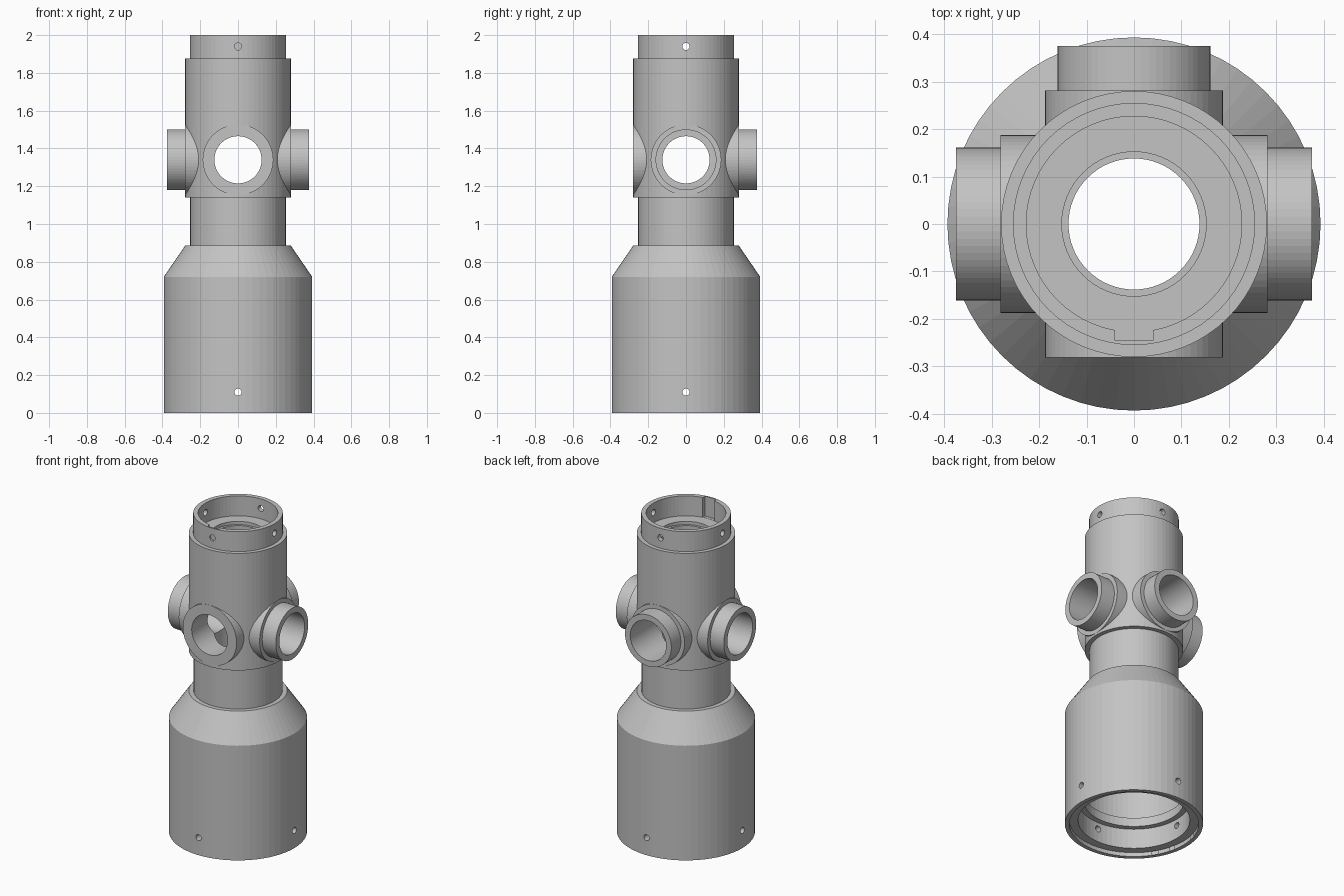
import bpy
import bmesh
from math import pi
from mathutils import Matrix

SIDES = 64
PORT_Z = 1.34

if "Cube" in bpy.data.objects:
    bpy.data.objects.remove(bpy.data.objects["Cube"], do_unlink=True)

grey = bpy.data.materials.new("plain_grey")
grey.use_nodes = True
grey.diffuse_color = (0.55, 0.55, 0.55, 1)
grey.node_tree.nodes["Principled BSDF"].inputs["Base Color"].default_value = grey.diffuse_color


def add_object(name, bm):
    bmesh.ops.recalc_face_normals(bm, faces=bm.faces[:])
    mesh = bpy.data.meshes.new(name)
    bm.to_mesh(mesh)
    bm.free()
    mesh.materials.append(grey)
    obj = bpy.data.objects.new(name, mesh)
    bpy.context.scene.collection.objects.link(obj)
    return obj


def lathe(name, profile):
    """Solid turned about z; the profile starts and ends on the axis."""
    bm = bmesh.new()
    verts = [bm.verts.new((r, 0, z)) for r, z in profile]
    edges = [bm.edges.new(pair) for pair in zip(verts, verts[1:])]
    bmesh.ops.spin(bm, geom=verts + edges, cent=(0, 0, 0), axis=(0, 0, 1),
                   angle=2 * pi, steps=SIDES)
    bmesh.ops.remove_doubles(bm, verts=bm.verts[:], dist=1e-4)
    return add_object(name, bm)


def rod(name, radius, start, end, z, turn, sides=SIDES):
    """Cylinder along x from start to end, turned about z by quarter turns."""
    bm = bmesh.new()
    place = (Matrix.Rotation(turn * pi / 2, 4, "Z")
             @ Matrix.Translation(((start + end) / 2, 0, z))
             @ Matrix.Rotation(pi / 2, 4, "Y"))
    bmesh.ops.create_cone(bm, cap_ends=True, segments=sides, radius1=radius,
                          radius2=radius, depth=end - start, matrix=place)
    return add_object(name, bm)


def combine(target, tool, operation):
    mod = target.modifiers.new("combine", "BOOLEAN")
    mod.operation = operation
    mod.solver = "EXACT"
    mod.object = tool
    bpy.context.view_layer.objects.active = target
    bpy.ops.object.modifier_apply(modifier=mod.name)
    bpy.data.objects.remove(tool, do_unlink=True)


# Outer body: wide base, cone, neck, port section and top collar
housing = lathe("housing", [
    (0, 0), (0.393, 0), (0.393, 0.72), (0.28, 0.885), (0.253, 0.885),
    (0.253, 1.14), (0.28, 1.14), (0.28, 1.875), (0.255, 1.875),
    (0.255, 2), (0, 2)])

# Four bosses; tubes on all sides but the front
for turn in range(4):
    combine(housing, rod("boss", 0.187, 0.02, 0.281, PORT_Z, turn), "UNION")
    if turn != 3:
        combine(housing, rod("port_tube", 0.161, 0.05, 0.375, PORT_Z, turn), "UNION")

# Stepped inside: base recess, lower chamber, central bore and top socket
combine(housing, lathe("inside_cutter", [
    (0, -0.1), (0.368, -0.1), (0.368, 0.025), (0.318, 0.025), (0.318, 0.15),
    (0.285, 0.15), (0.285, 0.205), (0.305, 0.205), (0.305, 0.7), (0.21, 0.84),
    (0.138, 0.84), (0.138, 1.855), (0.152, 1.855), (0.152, 1.875),
    (0.227, 1.875), (0.227, 2.1), (0, 2.1)]), "DIFFERENCE")

# Cross bores and screw holes running right through
for turn in range(2):
    combine(housing, rod("bore_cutter", 0.125, -0.5, 0.5, PORT_Z, turn), "DIFFERENCE")
    for z in (0.11, 1.94):
        combine(housing, rod("screw_cutter", 0.019, -0.5, 0.5, z, turn, 20), "DIFFERENCE")

# Keyway in the front of the top socket
bm = bmesh.new()
bmesh.ops.create_cube(bm, size=1, matrix=Matrix.Translation((0, -0.2225, 1.976))
                      @ Matrix.Diagonal((0.08, 0.045, 0.2, 1)))
combine(housing, add_object("keyway_cutter", bm), "DIFFERENCE")
